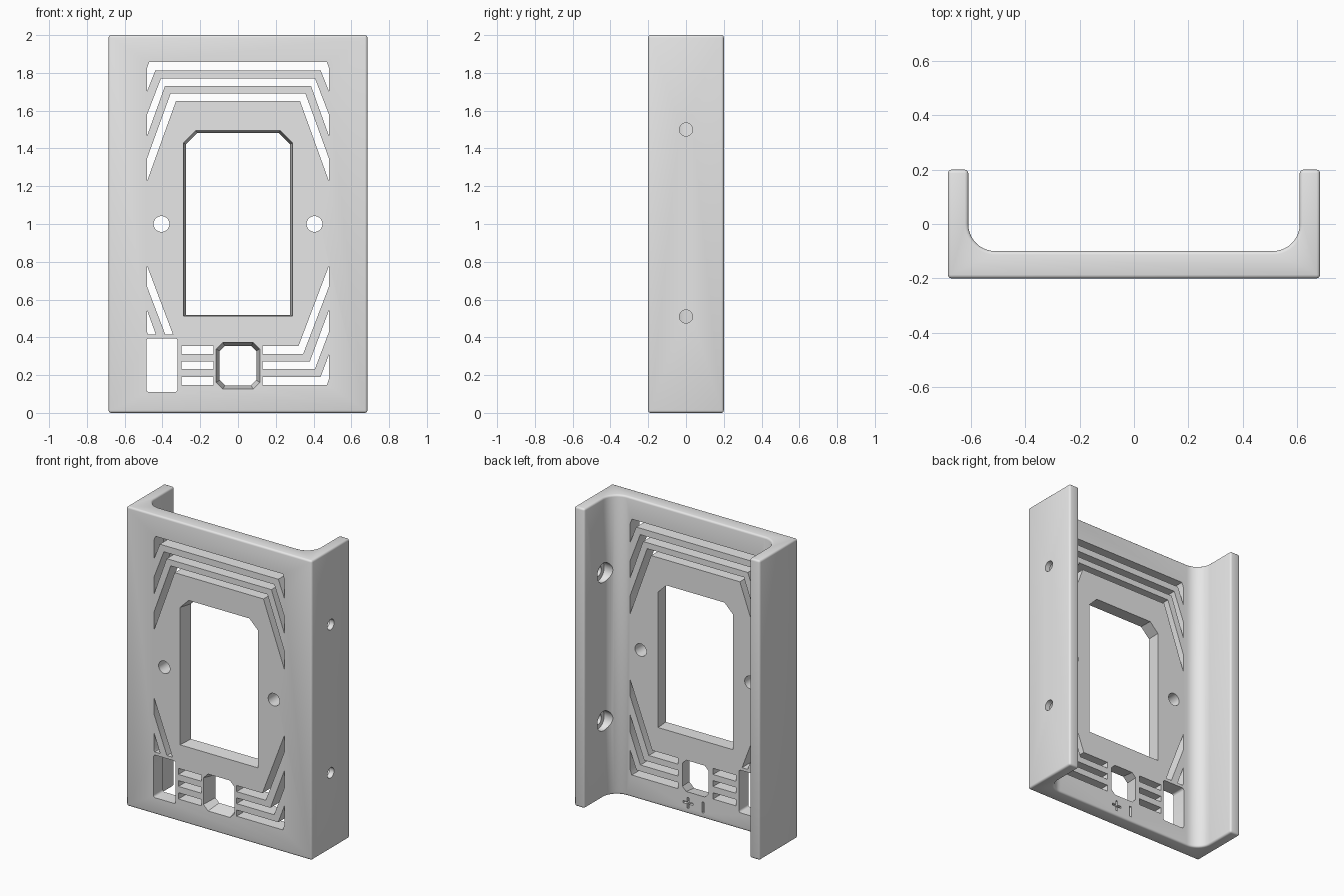
import bpy, bmesh
from math import cos, sin, pi, radians
from mathutils import Vector

cube = bpy.data.objects.get("Cube")
if cube:
    bpy.data.objects.remove(cube, do_unlink=True)

W, H, D = 0.685, 2.0, 0.2        # half width, height, half depth
INNER, PLATE, R = 0.61, -0.1, 0.1  # inner wall x, plate back y, inner fillet

grey = bpy.data.materials.new("plain grey")
grey.use_nodes = True
grey.diffuse_color = (0.8, 0.8, 0.8, 1)
grey.node_tree.nodes["Principled BSDF"].inputs["Base Color"].default_value = (0.8, 0.8, 0.8, 1)


def loft(bm, rings):
    """Closed solid through a series of matching rings of points."""
    loops = [[bm.verts.new(p) for p in ring] for ring in rings]
    for a, b in zip(loops, loops[1:]):
        for i in range(len(a)):
            j = (i + 1) % len(a)
            bm.faces.new((a[i], a[j], b[j], b[i]))
    bm.faces.new(loops[0])
    bm.faces.new(loops[-1])


def make_object(name, bm):
    bmesh.ops.recalc_face_normals(bm, faces=bm.faces)
    mesh = bpy.data.meshes.new(name)
    bm.to_mesh(mesh)
    bm.free()
    mesh.materials.append(grey)
    obj = bpy.data.objects.new(name, mesh)
    bpy.context.collection.objects.link(obj)
    return obj


def cut(bm, outline, y0=-0.3, y1=0.0):
    """Straight cut along y from an x-z outline."""
    loft(bm, [[(x, y, z) for x, z in outline] for y in (y0, y1)])


def mirrored(outline):
    return [(-x, z) for x, z in outline]


def rect(x0, x1, z0, z1):
    return [(x0, z0), (x1, z0), (x1, z1), (x0, z1)]


def chamfered(w, z0, z1, top, bottom):
    pts = [(w, z1 - top), (w - top, z1), (top - w, z1), (-w, z1 - top)]
    if bottom:
        return pts + [(-w, z0 + bottom), (bottom - w, z0), (w - bottom, z0), (w, z0 + bottom)]
    return pts + [(-w, z0), (w, z0)]


def circle(r, n=32):
    return [(r * cos(2 * pi * i / n), r * sin(2 * pi * i / n)) for i in range(n)]


# Channel-shaped body with rounded inner corners
half = [(W, -D), (W, D), (INNER, D)]
half += [(INNER - R + R * cos(a), PLATE + R - R * sin(a))
         for a in [pi / 2 * i / 10 for i in range(11)]]
profile = half + mirrored(half)[::-1]
bm = bmesh.new()
loft(bm, [[(x, y, z) for x, y in profile] for z in (0, H)])
body = make_object("channel_bracket", bm)
bevel = body.modifiers.new("rounded edges", "BEVEL")
bevel.width = 0.013
bevel.segments = 3
bevel.limit_method = "ANGLE"
bevel.angle_limit = radians(40)

cutter = bmesh.new()
E = 0.482  # outer end of the vents

# Tapered main window and small lower window
for big, small in (
        (chamfered(0.292, 0.512, 1.497, 0.065, 0), chamfered(0.273, 0.518, 1.48, 0.061, 0)),
        (chamfered(0.12, 0.122, 0.378, 0.036, 0.036), chamfered(0.092, 0.15, 0.35, 0.026, 0.026))):
    loft(cutter, [[(x, y, z) for x, z in pts] for pts, y in ((big, -0.225), (small, -0.075))])

# Round holes beside the window
for x in (-0.405, 0.405):
    cut(cutter, [(x + a, 1.0 + b) for a, b in circle(0.042)])

# Upper angled vents
top_vents = (
    [(0.47, 1.857), (E, 1.825), (E, 1.7), (0.438, 1.813)],
    [(0.408, 1.77), (E, 1.578), (E, 1.465), (0.387, 1.73)],
    [(0.357, 1.69), (E, 1.345), (E, 1.225), (0.328, 1.652)])
for vent in top_vents:
    cut(cutter, vent + mirrored(vent)[::-1])

# Lower right angled vents and lower left bars
lower_vents = (
    (0.312, 0.353, [(0.345, 0.312), (E, 0.67), (E, 0.78), (0.32, 0.353)]),
    (0.232, 0.271, [(0.407, 0.232), (E, 0.43), (E, 0.545), (0.38, 0.271)]),
    (0.148, 0.19, [(0.471, 0.148), (E, 0.18), (E, 0.31), (0.437, 0.19)]))
for z0, z1, bend in lower_vents:
    cut(cutter, [(0.13, z0)] + bend + [(0.13, z1)])
    cut(cutter, rect(-0.3, -0.13, z0, z1))

# Lower left slanted vents above the switch opening
cut(cutter, [(-E, 0.78), (-E, 0.67), (-0.385, 0.415), (-0.344, 0.415)])
cut(cutter, [(-E, 0.545), (-E, 0.43), (-0.476, 0.415), (-0.435, 0.415)])

# Switch opening with rounded corners
switch = []
for k, (cx, cz) in enumerate(rect(-0.47, -0.335, 0.125, 0.38)):
    switch += [(cx + 0.015 * cos(a), cz + 0.015 * sin(a))
               for a in [pi + k * pi / 2 + i * pi / 8 for i in range(5)]]
cut(cutter, switch)

# Shallow grooves on the back below the small window
t, s, cx, cz = 0.007, 0.036, 0.055, 0.072
cross = [(t, t), (t, s), (-t, s), (-t, t), (-s, t), (-s, -t),
         (-t, -t), (-t, -s), (t, -s), (t, -t), (s, -t), (s, t)]
cut(cutter, [(cx + a, cz + b) for a, b in cross], PLATE - 0.02)
cut(cutter, rect(-cx - t, -cx + t, cz - s, cz + s), PLATE - 0.02)

# Counterbored screw holes in the left wall
for z in (0.51, 1.5):
    loft(cutter, [[(x, a, z + b) for a, b in circle(r)]
                  for x, r in ((0.75, 0.035), (0.65, 0.035), (0.65, 0.065), (0.5, 0.065))])

tool = make_object("opening_cutter", cutter)
tool.hide_render = True
boolean = body.modifiers.new("openings", "BOOLEAN")
boolean.operation = "DIFFERENCE"
boolean.solver = "EXACT"
boolean.object = tool

bpy.ops.object.select_all(action="DESELECT")
bpy.context.view_layer.objects.active = body
body.select_set(True)
for name in [m.name for m in body.modifiers]:
    bpy.ops.object.modifier_apply(modifier=name)
bpy.data.objects.remove(tool, do_unlink=True)
bpy.ops.object.shade_smooth_by_angle(angle=radians(35))
